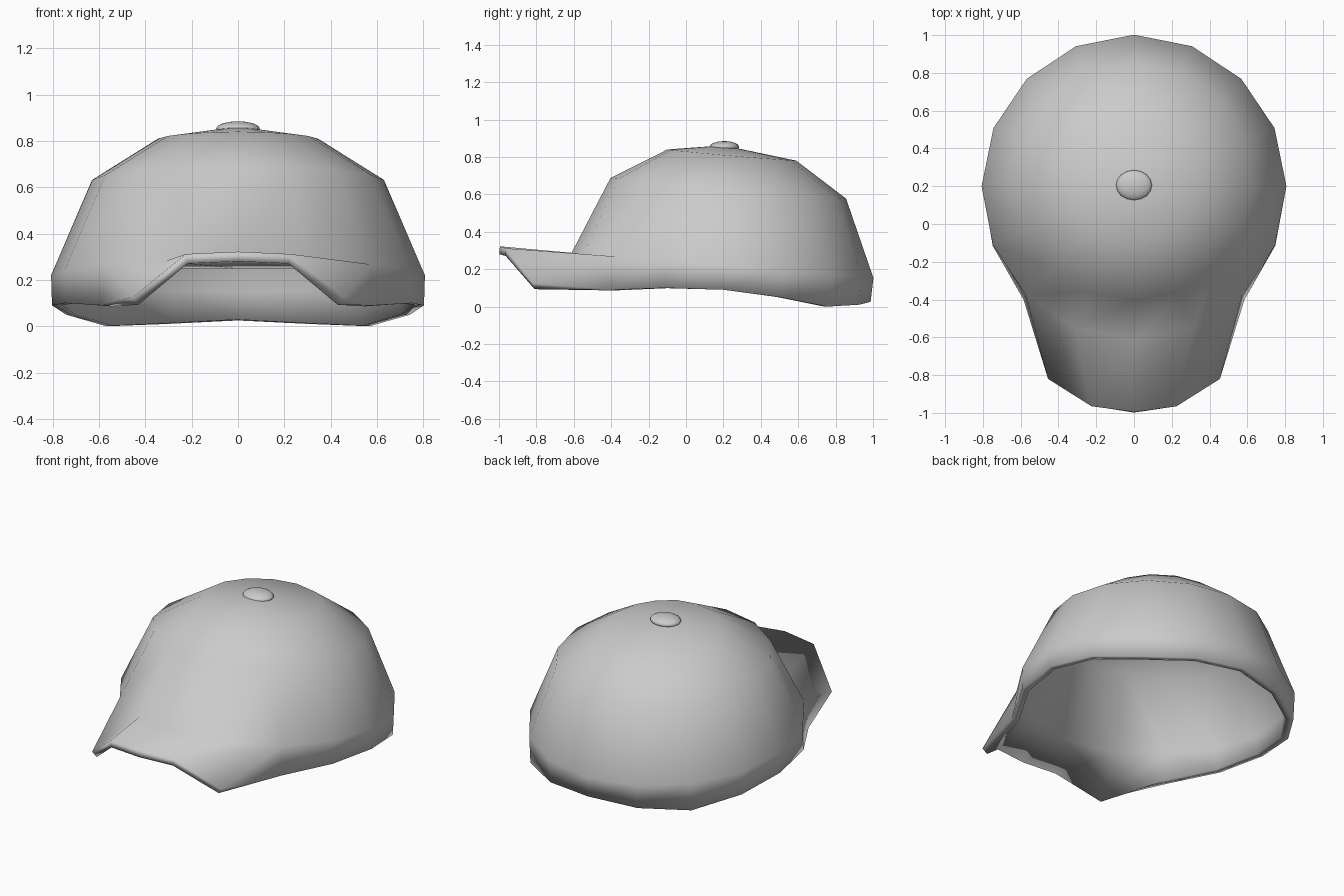
import bpy, bmesh
from math import sin, cos, pi

if "Cube" in bpy.data.objects:
    bpy.data.objects.remove(bpy.data.objects["Cube"])

N = 16
CY = 0.2            # crown centre in y
bm = bmesh.new()


def ring(r, z, tilt, r_tilt):
    """Ring of 16 points, lower towards the back (+y)."""
    out = []
    for i in range(N):
        a = 2 * pi * i / N
        s = sin(a)
        rr = r + r_tilt * s
        out.append(bm.verts.new((rr * cos(a), CY + rr * s, z - tilt * s)))
    return out


# Crown rings: band, shoulder, top
band = ring(0.807, 0.22, 0.067, -0.005)
shoulder = ring(0.63, 0.632, 0.055, 0.026)
top = ring(0.345, 0.81, 0.03, 0.045)
apex = bm.verts.new((0, CY, 0.862))

# Lower edge: wavy rim round the back and sides, pulled out into the brim at the front
rim_z = [0.09, 0.05, 0.0, 0.01, 0.025]             # angles 0 to 90 degrees
front = {-1: (0.748, -0.115, 0.10), -2: (0.585, -0.40, 0.09),
         -3: (0.455, -0.82, 0.125), -4: (0.225, -0.965, 0.312),
         -5: (0.0, -0.995, 0.322)}
edge = [bm.verts.new((0.803 * cos(i * pi / 8), CY + 0.787 * sin(i * pi / 8),
                      rim_z[min(i, 8 - i)])) for i in range(9)]
right = [bm.verts.new(front[k]) for k in (-1, -2, -3, -4)]
tip = bm.verts.new(front[-5])
left = [bm.verts.new((-v.co.x, v.co.y, v.co.z)) for v in right]

# Crown faces
for i in range(N):
    j = (i + 1) % N
    bm.faces.new((band[i], band[j], shoulder[j], shoulder[i]))
    bm.faces.new((shoulder[i], shoulder[j], top[j], top[i]))
    bm.faces.new((top[i], top[j], apex))

# Side and back band faces
for i in range(8):
    bm.faces.new((edge[i], edge[i + 1], band[i + 1], band[i]))

# Front sides and brim, built for both halves
for chain, start, step in ((right, 0, -1), (left, 8, 1)):
    e = [edge[start]] + chain + [tip]
    b = [band[(start + step * k) % N] for k in range(5)]
    faces = [(e[0], e[1], b[1], b[0]), (e[1], e[2], b[2], b[1]),
             (e[2], e[3], b[2]),
             (e[3], e[4], b[3], b[2]), (e[4], e[5], b[4], b[3])]
    for f in faces:
        bm.faces.new(f if step == 1 else f[::-1])

bmesh.ops.recalc_face_normals(bm, faces=bm.faces)
if sum(f.normal.z for f in bm.faces) < 0:
    bmesh.ops.reverse_faces(bm, faces=bm.faces)
for f in bm.faces:
    f.smooth = True
mesh = bpy.data.meshes.new("cap_shell")
bm.to_mesh(mesh)
bm.free()
cap = bpy.data.objects.new("cap_shell", mesh)
bpy.context.collection.objects.link(cap)

# Cloth thickness, inwards
solid = cap.modifiers.new("thickness", 'SOLIDIFY')
solid.thickness = 0.042
solid.offset = -1

# Button on the top
bpy.ops.mesh.primitive_uv_sphere_add(segments=16, ring_count=8, radius=1,
                                     location=(0, 0.205, 0.853))
button = bpy.context.object
button.name = "top_button"
button.scale = (0.095, 0.08, 0.032)
bpy.ops.object.shade_smooth()
